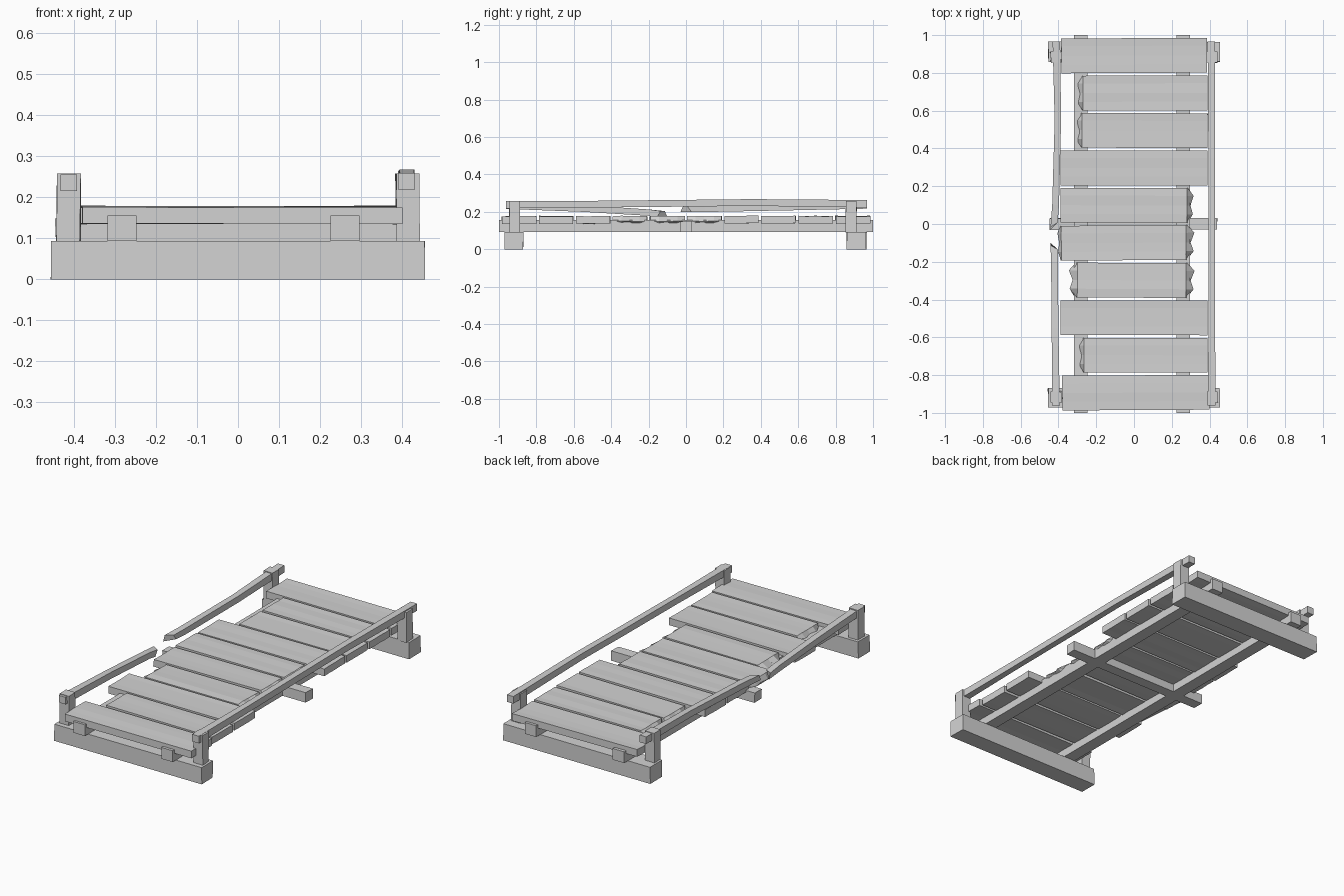
import bpy, bmesh, math, random
from mathutils import Vector, Matrix

if "Cube" in bpy.data.objects:
    bpy.data.objects.remove(bpy.data.objects["Cube"])

random.seed(4)
wood = bpy.data.materials.new("plain grey wood")
wood.diffuse_color = (0.65, 0.65, 0.65, 1)
wood.use_nodes = True
wood.node_tree.nodes["Principled BSDF"].inputs["Base Color"].default_value = wood.diffuse_color


def finish(name, bm):
    bmesh.ops.recalc_face_normals(bm, faces=bm.faces[:])
    me = bpy.data.meshes.new(name)
    bm.to_mesh(me)
    bm.free()
    me.materials.append(wood)
    ob = bpy.data.objects.new(name, me)
    bpy.context.scene.collection.objects.link(ob)
    return ob


def box(name, x0, x1, y0, y1, z0, z1, jitter=0.002):
    """Rough-hewn beam: a box with slightly uneven corners."""
    bm = bmesh.new()
    bmesh.ops.create_cube(bm, size=1)
    for v in bm.verts:
        v.co = Vector(((x0 + x1) / 2 + v.co.x * (x1 - x0),
                       (y0 + y1) / 2 + v.co.y * (y1 - y0),
                       (z0 + z1) / 2 + v.co.z * (z1 - z0)))
        v.co.x += random.uniform(-jitter, jitter)
        v.co.y += random.uniform(-jitter, jitter)
    return finish(name, bm)


def plank(name, x0, x1, y0, y1, z0, z1, left=0, right=0):
    """Board across x; left / right give the splinter length of broken ends."""
    bm = bmesh.new()
    ts = (0, 0.25, 0.5, 0.78, 1)
    tips = (0.1, 0.9, 0.55, 1.0, 0.2)
    rows = []
    for t, tip in zip(ts, tips):
        y = y0 + (y1 - y0) * t
        skew = random.uniform(-0.0015, 0.0015)
        row = [(x0 + left, z1), (x0 + left * (1 - tip), z0 + 0.012 if left else z0 + 0.02),
               (x0 + left * 0.7, z0), (x1 - right * 0.7, z0),
               (x1 - right * (1 - tip), z0 + 0.012 if right else z0 + 0.02), (x1 - right, z1)]
        rows.append([bm.verts.new((x, y, z + skew)) for x, z in row])
    for a, b in zip(rows, rows[1:]):
        for i in range(6):
            j = (i + 1) % 6
            bm.faces.new((a[i], a[j], b[j], b[i]))
    bm.faces.new(rows[0])
    bm.faces.new(rows[-1])
    # slight twist so the boards look hand laid
    c = Vector(((x0 + x1) / 2, (y0 + y1) / 2, (z0 + z1) / 2))
    rot = Matrix.Rotation(random.uniform(-0.006, 0.006), 3, 'Z') @ \
        Matrix.Rotation(random.uniform(-0.005, 0.005), 3, 'Y')
    bmesh.ops.rotate(bm, cent=c, matrix=rot, verts=bm.verts[:])
    return finish(name, bm)


def rail(name, rings, splinter=0):
    """Square bar through (y, x, z, half width, half height) rings."""
    bm = bmesh.new()
    loops = []
    for y, x, z, w, h in rings:
        loops.append([bm.verts.new((x + sx * w, y, z + sz * h))
                      for sx, sz in ((-1, -1), (1, -1), (1, 1), (-1, 1))])
    for a, b in zip(loops, loops[1:]):
        for i in range(4):
            j = (i + 1) % 4
            bm.faces.new((a[i], a[j], b[j], b[i]))
    bm.faces.new(loops[0])
    bm.faces.new(loops[-1])
    # jagged broken end: corners drawn out by different lengths
    for v, k in zip(loops[-1], (1.0, 0.15, 0.45, 0.8)):
        v.co.y += splinter * k
    return finish(name, bm)


# Ground sleepers
box("front_sleeper", -0.455, 0.455, -0.97, -0.87, 0, 0.093)
box("back_sleeper", -0.455, 0.455, 0.86, 0.965, 0, 0.093)

# Long bearers and middle crossbeam
box("left_bearer", -0.318, -0.247, -1, 1, 0.093, 0.156, 0)
box("right_bearer", 0.226, 0.296, -1, 1, 0.093, 0.156, 0)
box("middle_crossbeam", -0.445, 0.44, -0.03, 0.03, 0.093, 0.148)

# Deck boards: x0, x1, left splinter, right splinter (front to back)
deck = [(-0.38, 0.40, 0, 0), (-0.295, 0.39, 0.03, 0), (-0.39, 0.39, 0, 0),
        (-0.345, 0.32, 0.045, 0.045), (-0.405, 0.32, 0.02, 0.045),
        (-0.39, 0.315, 0, 0.035), (-0.39, 0.39, 0, 0),
        (-0.312, 0.39, 0.037, 0), (-0.305, 0.39, 0.035, 0), (-0.385, 0.387, 0, 0)]
for i, (x0, x1, l, r) in enumerate(deck):
    y0 = -0.985 + i * 0.1983
    plank(f"deck_board_{i + 1}", x0, x1, y0, y0 + 0.184, 0.137, 0.177, l, r)

# Corner posts
for side, sx in (("left", -1), ("right", 1)):
    xa, xb = sorted((sx * 0.385, sx * 0.442))
    box(f"front_{side}_post", xa, xb, -0.945, -0.887, 0.09, 0.258)
    box(f"back_{side}_post", xa, xb, 0.855, 0.912, 0.09, 0.258)

# Whole handrail on the right
rail("right_handrail", [(-0.962, 0.411, 0.239, 0.021, 0.02), (-0.5, 0.412, 0.241, 0.017, 0.018),
                        (0.0, 0.411, 0.246, 0.018, 0.018), (0.35, 0.412, 0.25, 0.018, 0.018),
                        (0.967, 0.410, 0.243, 0.02, 0.02)])

# Snapped handrail on the left
rail("left_handrail_front", [(-0.962, -0.413, 0.236, 0.02, 0.02), (-0.55, -0.418, 0.218, 0.018, 0.018),
                             (-0.2, -0.421, 0.196, 0.018, 0.017), (-0.165, -0.422, 0.188, 0.02, 0.016)], 0.065)
rail("left_handrail_back", [(0.967, -0.411, 0.237, 0.02, 0.02), (0.55, -0.403, 0.226, 0.017, 0.018),
                            (0.1, -0.415, 0.216, 0.018, 0.017), (0.04, -0.423, 0.214, 0.019, 0.015)], -0.07)
